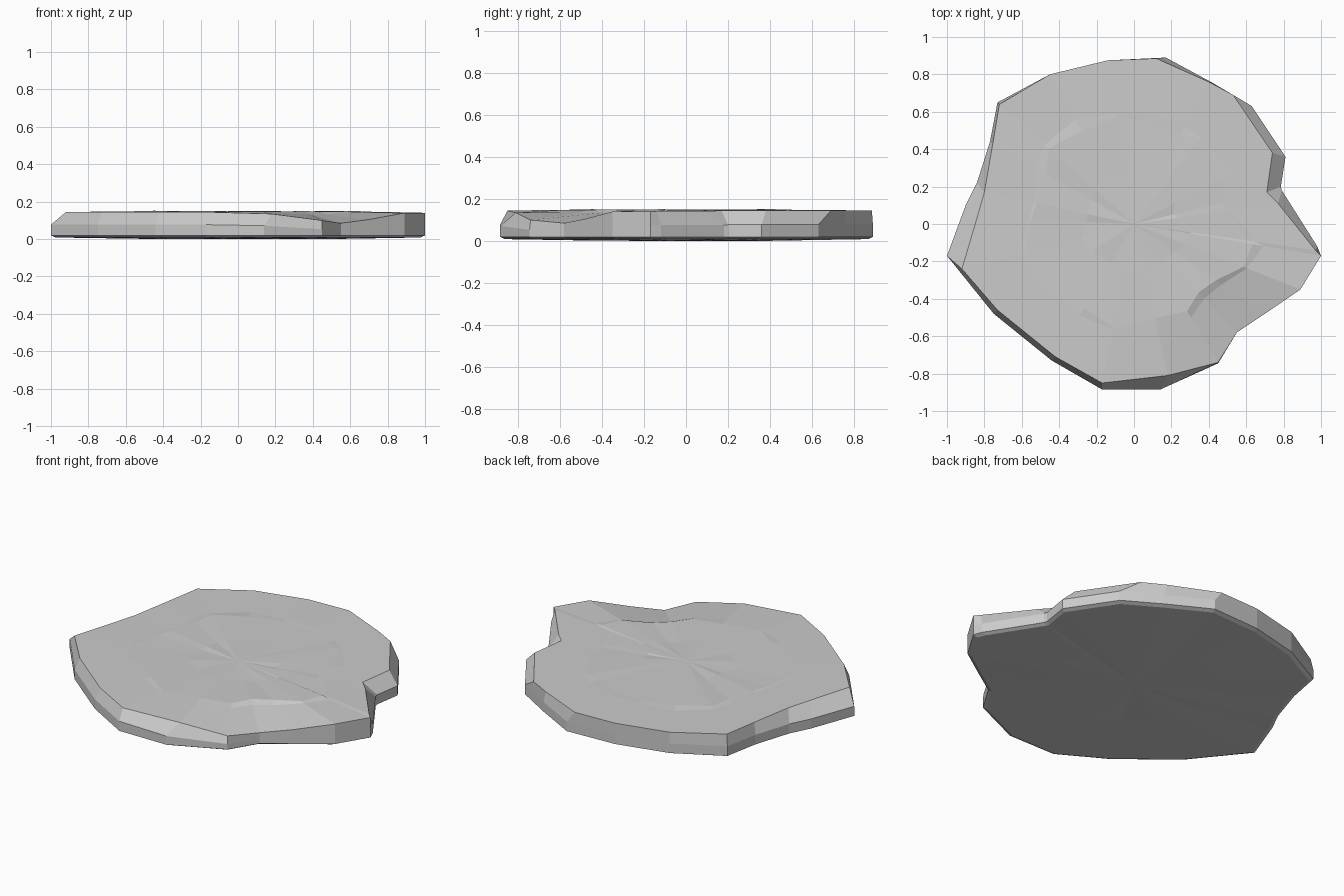
import bpy, bmesh, random
from mathutils import Vector

if "Cube" in bpy.data.objects:
    bpy.data.objects.remove(bpy.data.objects["Cube"])

random.seed(4)

# Outline, counter-clockwise from right tip: side x, y / top rim x, y / rim height
RIM = [
    (1.00, -.17, 1.00, -.17, .145), (.98, -.12, .97, -.14, .147),
    (.79, .18, .77, .11, .148), (.785, .20, .71, .17, .15),
    (.81, .36, .74, .38, .15), (.63, .63, .53, .69, .15),
    (.42, .755, .40, .76, .15), (.17, .89, .12, .885, .15),
    (-.14, .875, -.14, .875, .15), (-.45, .80, -.45, .80, .15),
    (-.73, .65, -.72, .64, .15), (-.77, .44, -.755, .43, .15),
    (-.84, .22, -.80, .17, .15), (-.90, .10, -.84, .03, .15),
    (-1.00, -.17, -.92, -.24, .15), (-.75, -.48, -.73, -.46, .15),
    (-.44, -.73, -.42, -.71, .15), (-.17, -.885, -.17, -.85, .15),
    (.14, -.885, .18, -.81, .14), (.45, -.745, .45, -.74, .105),
    (.55, -.58, .55, -.58, .09), (.70, -.48, .70, -.48, .11),
    (.89, -.35, .89, -.35, .145),
]
STEP = range(19, 22)  # chipped front right sector

bm = bmesh.new()


def ring(points):
    return [bm.verts.new(p) for p in points]


def bridge(a, b):
    n = len(a)
    for i in range(n):
        j = (i + 1) % n
        bm.faces.new((a[i], a[j], b[j], b[i]))


def inner(scale, z, jitter, chip=0.0):
    pts = []
    for i, (_, _, x, y, _) in enumerate(RIM):
        s = scale * random.uniform(.97, 1.03)
        drop = chip if i in STEP else 0
        pts.append((x * s, y * s, z + random.uniform(-jitter, jitter) - drop))
    return ring(pts)


# Underside, sides and rim
under_inner = inner(.5, .008, .003)
under = ring((x * .975, y * .975, .014) for x, y, *_ in RIM)
low = ring((x, y, .025) for x, y, *_ in RIM)
mid = ring((x, y, zt * .55) for x, y, _, _, zt in RIM)
rim = ring((x, y, z) for _, _, x, y, z in RIM)

# Shallow weathered steps across the upper face
ledge = inner(.68, .152, .003, .014)
step = inner(.64, .154, .003)
middle = inner(.3, .152, .003)

rings = [under_inner, under, low, mid, rim, ledge, step, middle]
for a, b in zip(rings, rings[1:]):
    bridge(a, b)
for loop, z in ((under_inner, .006), (middle, .154)):
    c = bm.verts.new((0, 0, z))
    for i, v in enumerate(loop):
        bm.faces.new((v, loop[(i + 1) % len(loop)], c))

bmesh.ops.recalc_face_normals(bm, faces=bm.faces)
low_z = min(v.co.z for v in bm.verts)
bmesh.ops.translate(bm, verts=bm.verts, vec=Vector((0, 0, -low_z)))

mesh = bpy.data.meshes.new("stone_slab")
bm.to_mesh(mesh)
bm.free()
bpy.context.collection.objects.link(bpy.data.objects.new("stone_slab", mesh))
